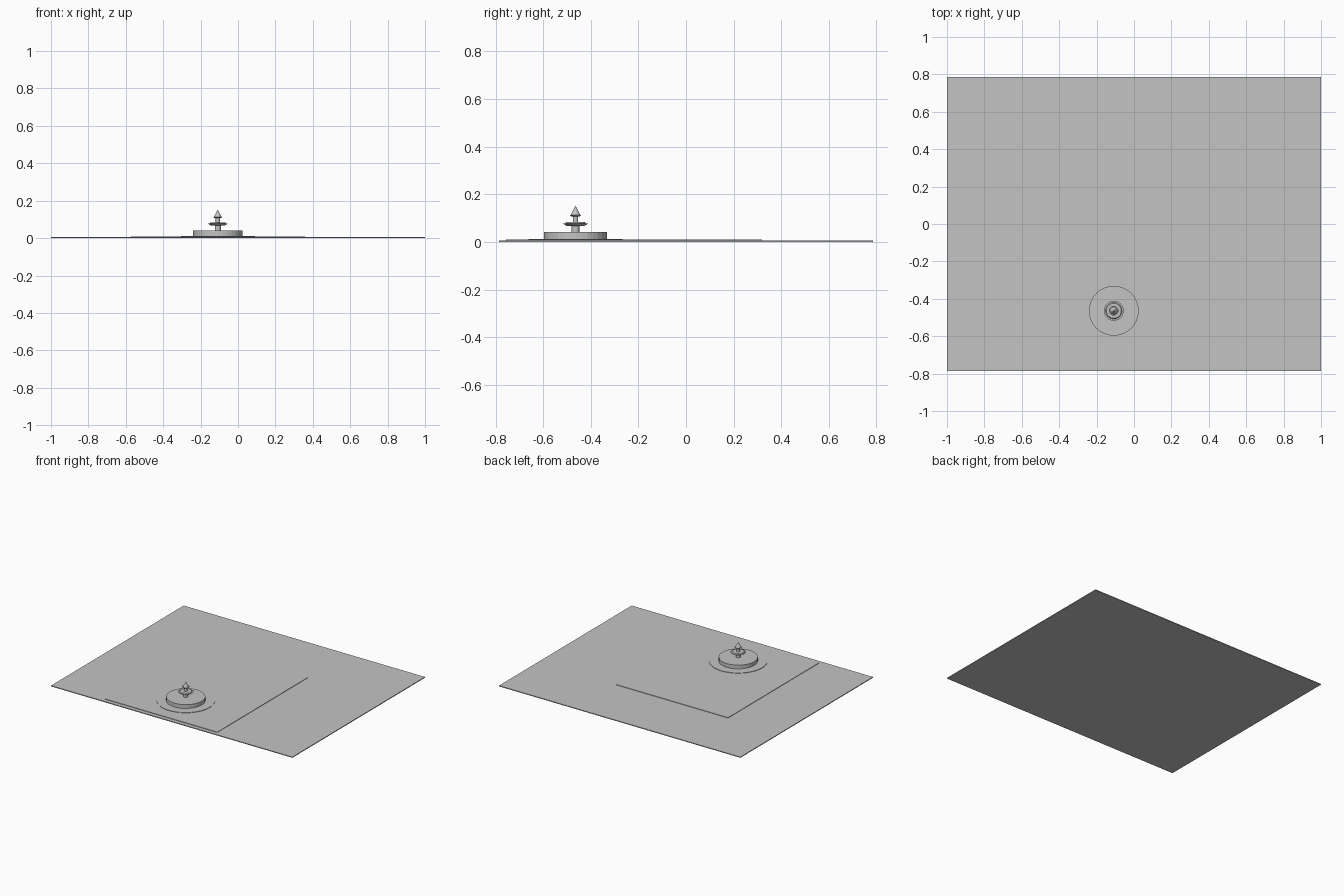
import bpy, bmesh, math
from mathutils import Matrix

if "Cube" in bpy.data.objects:
    bpy.data.objects.remove(bpy.data.objects["Cube"])

stone = bpy.data.materials.new("grey_stone")
stone.diffuse_color = (0.55, 0.55, 0.55, 1)
stone.use_nodes = True
stone.node_tree.nodes["Principled BSDF"].inputs["Base Color"].default_value = stone.diffuse_color
CX, CY = -0.108, -0.464   # fountain centre


def finish(name, bm):
    bmesh.ops.recalc_face_normals(bm, faces=bm.faces[:])
    me = bpy.data.meshes.new(name)
    bm.to_mesh(me)
    bm.free()
    me.materials.append(stone)
    ob = bpy.data.objects.new(name, me)
    bpy.context.collection.objects.link(ob)
    return ob


def slab(name, x0, x1, y0, y1, z0, z1):
    bm = bmesh.new()
    m = Matrix.Translation(((x0 + x1) / 2, (y0 + y1) / 2, (z0 + z1) / 2))
    m = m @ Matrix.Diagonal((x1 - x0, y1 - y0, z1 - z0, 1))
    bmesh.ops.create_cube(bm, size=1, matrix=m)
    return finish(name, bm)


def turned(name, r0, r1, z0, z1, sides=32):
    """Cylinder or cone on the fountain axis."""
    bm = bmesh.new()
    bmesh.ops.create_cone(bm, cap_ends=True, segments=sides, radius1=r0, radius2=r1,
                          depth=z1 - z0, matrix=Matrix.Translation((CX, CY, (z0 + z1) / 2)))
    return finish(name, bm)


# ground, paved square and round paving
slab("ground", -1, 1, -0.785, 0.785, 0, 0.006)
slab("paved_square", -0.573, 0.357, -0.755, 0.32, 0.005, 0.0095)
turned("round_paving", 0.198, 0.198, 0.008, 0.0125, 48)

# fountain: basin, stems, two bowls and pointed finial
turned("basin", 0.133, 0.133, 0.011, 0.041)
turned("lower_stem", 0.016, 0.016, 0.040, 0.074)
turned("lower_bowl", 0.036, 0.053, 0.067, 0.077)
turned("lower_bowl_cap", 0.044, 0.040, 0.077, 0.083)
turned("upper_stem", 0.011, 0.011, 0.080, 0.112)
turned("upper_bowl", 0.018, 0.026, 0.108, 0.114)
turned("finial", 0.020, 0.0, 0.114, 0.152)
